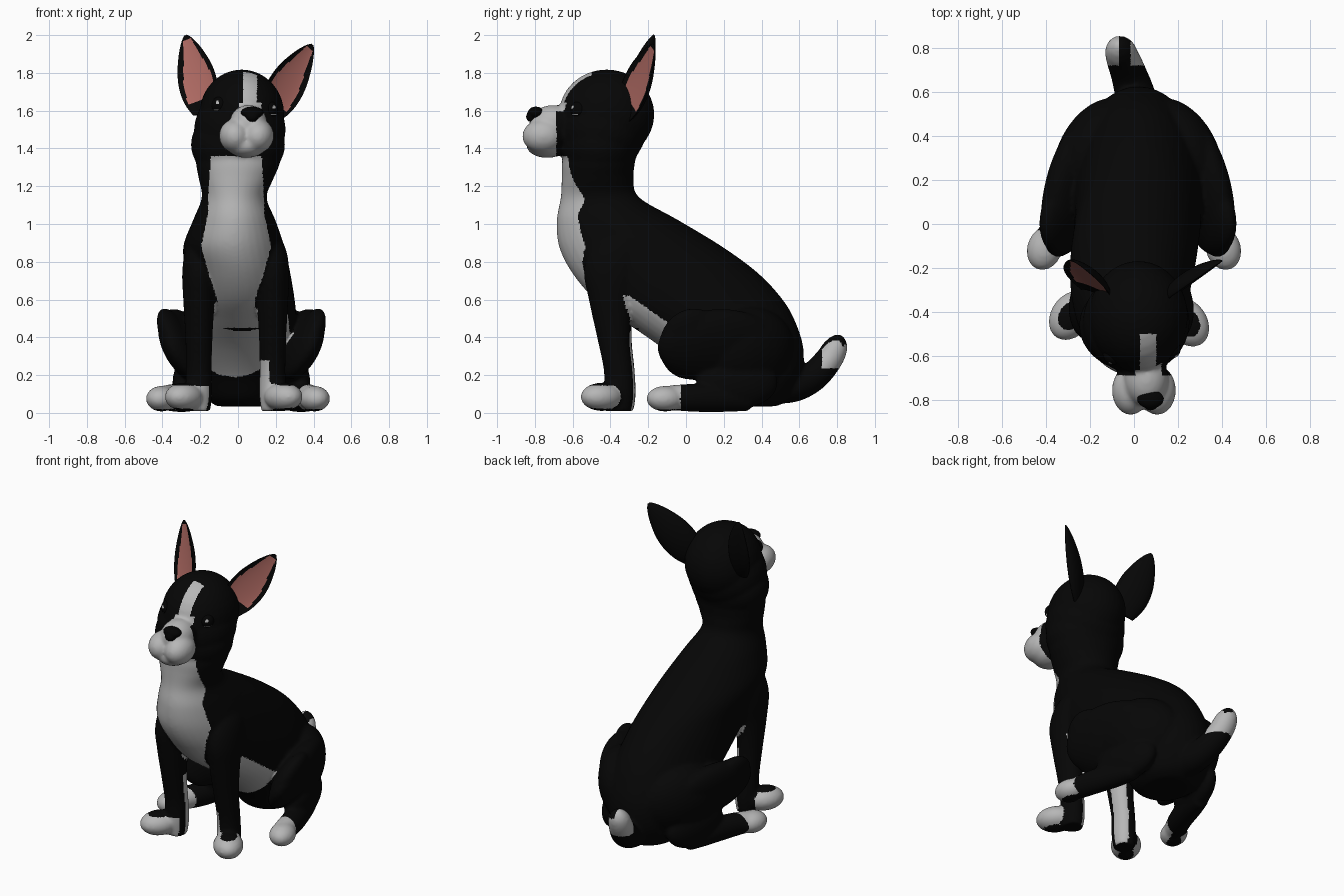
import bpy, bmesh, math
from mathutils import Vector, Matrix, Euler

if "Cube" in bpy.data.objects:
    bpy.data.objects.remove(bpy.data.objects["Cube"])


def material(name, rgb):
    m = bpy.data.materials.new(name)
    m.diffuse_color = (*rgb, 1)
    m.use_nodes = True
    m.node_tree.nodes["Principled BSDF"].inputs["Base Color"].default_value = m.diffuse_color
    return m


BLACK = material("black fur", (0.0018, 0.0018, 0.0018))
WHITE = material("white fur", (0.47, 0.47, 0.47))
PINK = material("ear pink", (0.43, 0.145, 0.125))
NOSE = material("nose black", (0.001, 0.001, 0.001))


def ellipsoid(bm, loc, radii, rot=(0, 0, 0), seg=32):
    e = Euler([math.radians(a) for a in rot])
    bmesh.ops.create_uvsphere(bm, u_segments=seg, v_segments=seg // 2, radius=1,
                              matrix=Matrix.LocRotScale(Vector(loc), e, Vector(radii)))


def spline(pts, steps=6):
    """Smooth curve through tuples of any length."""
    p = [pts[0]] + list(pts) + [pts[-1]]
    out = []
    for i in range(1, len(p) - 2):
        for k in range(steps):
            t = k / steps
            out.append([0.5 * (2 * b + (c - a) * t + (2 * a - 5 * b + 4 * c - d) * t * t
                               + (3 * b - a - 3 * c + d) * t ** 3)
                        for a, b, c, d in zip(p[i - 1], p[i], p[i + 1], p[i + 2])])
    return out + [list(pts[-1])]


def loft(bm, rings, flat=False, seg=40):
    """Closed tube through rings (x, y, z, half width, half depth)."""
    rings = spline(rings)
    loops = []
    for i, (x, y, z, a, b) in enumerate(rings):
        n = Vector((0, 0, 1))
        if not flat:
            n = (Vector(rings[min(i + 1, len(rings) - 1)][:3])
                 - Vector(rings[max(i - 1, 0)][:3])).normalized()
        u = (Vector((1, 0, 0)) - n * n.x).normalized()
        v = n.cross(u)
        loops.append([bm.verts.new(Vector((x, y, z)) + u * a * math.cos(t) + v * b * math.sin(t))
                      for t in (2 * math.pi * k / seg for k in range(seg))])
    skin(bm, loops)
    return rings


def skin(bm, loops):
    seg = len(loops[0])
    for p, q in zip(loops, loops[1:]):
        for k in range(seg):
            bm.faces.new((p[k], p[(k + 1) % seg], q[(k + 1) % seg], q[k]))
    bm.faces.new(loops[0][::-1])
    bm.faces.new(loops[-1])


def finish(name, bm, mats, rule=None, voxel=0, smooth=6):
    """Make the object, fuse its pieces, colour faces by rule(centre, normal)."""
    bmesh.ops.recalc_face_normals(bm, faces=bm.faces)
    me = bpy.data.meshes.new(name)
    bm.to_mesh(me)
    bm.free()
    ob = bpy.data.objects.new(name, me)
    bpy.context.collection.objects.link(ob)
    if voxel:
        r = ob.modifiers.new("fuse", 'REMESH')
        r.mode, r.voxel_size = 'VOXEL', voxel
        s = ob.modifiers.new("soften", 'SMOOTH')
        s.factor, s.iterations = 0.5, smooth
        dg = bpy.context.evaluated_depsgraph_get()
        me = bpy.data.meshes.new_from_object(ob.evaluated_get(dg))
        ob.modifiers.clear()
        ob.data = me
        me.name = name
    for v in me.vertices:
        v.co.z = max(v.co.z, 0.0)
    me.materials.clear()
    for m in mats:
        me.materials.append(m)
    for p in me.polygons:
        p.use_smooth = True
        if rule:
            p.material_index = int(rule(p.center, p.normal))
    return ob


# Torso, neck and head; legs and tail are fused into the same skin
bm = bmesh.new()
torso = loft(bm, [(0, -.45, 1.45, .21, .19), (0, -.463, 1.33, .222, .193), (-.01, -.468, 1.24, .198, .19),
                  (-.02, -.455, 1.14, .172, .208), (-.02, -.362, 1.02, .218, .322),
                  (-.022, -.24, .88, .268, .432), (0, -.11, .74, .277, .492),
                  (.015, .015, .60, .285, .497), (.02, .13, .48, .29, .45), (.02, .25, .34, .28, .372),
                  (.02, .32, .20, .24, .292), (.02, .33, .08, .19, .22), (.02, .33, .035, .13, .15)],
             flat=True)
ellipsoid(bm, (.02, -.42, 1.58), (.225, .253, .238))            # skull
ellipsoid(bm, (.01, -.445, 1.50), (.243, .235, .22))            # temples
ellipsoid(bm, (0, -.46, 1.42), (.25, .21, .20))                 # cheeks
ellipsoid(bm, (.055, -.70, 1.535), (.10, .13, .095))            # muzzle bridge
for s in (-1, 1):
    ellipsoid(bm, (.045 + s * .06, -.755, 1.465), (.085, .112, .09), (0, s * 15, 0))
ellipsoid(bm, (.045, -.735, 1.415), (.105, .11, .065))          # chin

for s in (-1, 1):
    # Front legs with turned-out paws
    x, y = s * .195 - .012, -.36 + (.012 if s < 0 else 0)
    loft(bm, [(x * .8, y + .04, 1.0, .03, .06), (x * .95, y, .88, .075, .14),
              (x, y - .03, .75, .088, .15), (x, y - .04, .60, .083, .115),
              (x, y - .025, .40, .072, .086), (x, y, .23, .068, .076),
              (x, y + .005, .10, .07, .077), (x, y + .005, .01, .06, .065)], flat=True)
    ellipsoid(bm, (-.285, -.415, .085) if s < 0 else (.24, -.445, .085),
              (.092, .122, .075), (0, 0, s * 35))
    # Hind legs: hip, thigh, knee, shin, long foot and paw
    ox = .018
    ellipsoid(bm, (s * .195 + ox, .325, .33), (.16, .265, .235), (0, s * 15, s * 28))
    ellipsoid(bm, (s * .295 + ox, .17, .355), (.10, .33, .21), (0, s * 25, s * 14))
    ellipsoid(bm, (s * .335 + ox, .03, .365), (.075, .175, .205), (0, s * 25, s * 10))
    ellipsoid(bm, (s * .27 + ox, .27, .16), (.085, .22, .14), (0, 0, s * 12))
    loft(bm, [(s * .26 + ox, .34, .06, .05, .05), (s * .29 + ox, .22, .075, .068, .07),
              (s * .34 + ox, .06, .08, .07, .075), (s * .39, -.09, .08, .065, .065)])
    ellipsoid(bm, (s * .405, -.11, .075), (.08, .102, .068), (0, 0, s * 18))

# Tail
loft(bm, [(.02, .42, .15, .11, .10), (.01, .56, .145, .095, .09), (-.02, .67, .19, .083, .08),
          (-.05, .75, .275, .076, .074), (-.063, .79, .345, .068, .066), (-.068, .803, .39, .045, .045),
          (-.07, .806, .415, .015, .015)])


def bib(z):
    pts = [(.5, .09), (.6, .10), (.72, .14), (.88, .185), (1.05, .15), (1.2, .145), (1.5, .125)]
    for (a, wa), (b, wb) in zip(pts, pts[1:]):
        if a <= z <= b:
            return wa + (wb - wa) * (z - a) / (b - a)
    return 0


def on_torso(c):
    x, y, z, a, b = min(torso, key=lambda r: abs(r[2] - c.z))
    return ((c.x - x) / a) ** 2 + ((c.y - y) / b) ** 2 < 1.16


def fur_white(c, n):
    x, y, z = c
    s = -1 if x < 0 else 1
    leg = s * .195 - .012
    if n.z < -.9 and z < .03:
        return False                                            # dark pads
    if y > .72:                                                 # tail tip
        return z > .235 and not (n.z > .2 and -.065 < x < -.015)
    if z < .45 and y < -.25:                                    # front legs
        inner = n.x * s < -.3 and (z < .28 if s > 0 else z < .43 and n.y > -.1)
        return z < .145 and (y < -.39 or (x - leg) * s > .078) or inner
    if z < .16 and y < -.03:                                    # hind paws
        return abs(x) > .24
    if z > 1.33 and y < -.685:                                  # muzzle
        return True
    if z > 1.58 and y < -.5:                                    # blaze
        return abs(x - .065) < (.06 if z < 1.64 else .036)
    if z < 1.36 and y < -.3 and n.y < 0 and abs(x + .01) < bib(z):
        return True
    return (z < .62 and -.42 < y < .12 and z < .41 - .7 * y     # belly
            and z > .19 + 2.3 * (x + .02) ** 2 and on_torso(c))


finish("body", bm, [BLACK, WHITE], fur_white, .0105, 8)

for s, side in ((-1, "left"), (1, "right")):
    # Ears: crescent cross-section with a pink hollow, on a rounded root
    base, tip, face = ((Vector((-.178, -.325, 1.60)), Vector((-.278, -.17, 2.0)), Vector((-.45, -.87, .2)))
                       if s < 0 else
                       (Vector((.17, -.335, 1.585)), Vector((.395, -.172, 1.95)), Vector((.66, -.72, .2))))
    axis = (tip - base).normalized()
    f = (face - axis * face.dot(axis)).normalized()
    across = axis.cross(f)
    bm = bmesh.new()
    loops, seg = [], 56
    for v, w in spline([(0, .07), (.16, .098), (.35, .11), (.56, .10), (.78, .068), (.93, .034),
                        (1, .008)], 8):
        d = .55 * w
        loops.append([])
        for k in range(seg):
            t = 2 * math.pi * k / seg
            depth = -.3 * d * math.sin(t) if math.sin(t) > 0 else d * math.sin(t)
            loops[-1].append(bm.verts.new(base.lerp(tip, v) + across * w * math.cos(t) + f * depth))
    skin(bm, loops)

    def ear_pink(c, n, base=base, tip=tip, f=f, across=across, axis=axis):
        v = (c - base).dot(axis) / (tip - base).length
        r = c - base.lerp(tip, v)
        w = .108 if v < .42 else .108 - .15 * (v - .42)
        return n.dot(f) > .2 and abs(r.dot(across)) < w * .8 and .16 < v < .94
    finish("ear_" + side, bm, [BLACK, PINK], ear_pink)

    # Eyes: dark ball with a glint and a pale lower rim
    bm = bmesh.new()
    eye = Vector((-.094, -.592, 1.63)) if s < 0 else Vector((.166, -.566, 1.605))
    out = Vector((-.35, -.93, 0)) if s < 0 else Vector((.6, -.8, 0))
    glint = (out + Vector((0, 0, .3))).normalized()
    ellipsoid(bm, eye, (.046, .046, .046), seg=48)

    def eye_white(c, n, out=out, glint=glint):
        rim = -.64 < n.z < -.5 and n.dot(out) > .55
        return rim or n.dot(glint) > .978
    finish("eye_" + side, bm, [NOSE, WHITE], eye_white)

# Nose
bm = bmesh.new()
ellipsoid(bm, (.075, -.795, 1.59), (.062, .043, .032))
ellipsoid(bm, (.075, -.815, 1.568), (.034, .033, .03))
finish("nose", bm, [NOSE], None, .008, 4)
